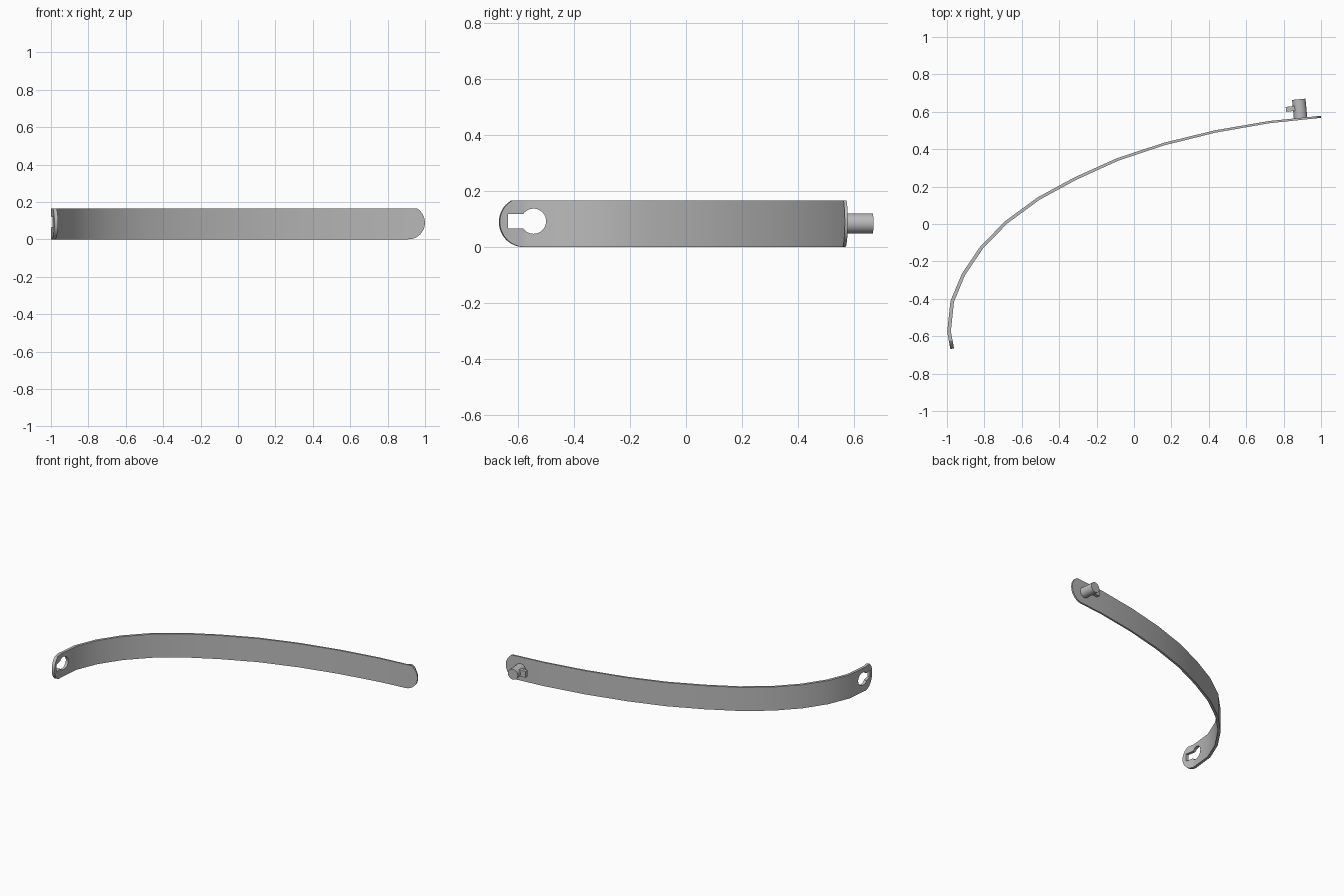
import bpy, bmesh, math
from mathutils import Vector, Matrix

cube = bpy.data.objects.get("Cube")
if cube:
    bpy.data.objects.remove(cube, do_unlink=True)

steel = bpy.data.materials.new("grey steel")
steel.use_nodes = True
GREY = (0.5, 0.5, 0.5, 1)
steel.diffuse_color = GREY
steel.node_tree.nodes["Principled BSDF"].inputs["Base Color"].default_value = GREY

HEIGHT, RADIUS = 0.166, 0.089     # strap height, radius of its round ends


def make_object(name, bm):
    bmesh.ops.recalc_face_normals(bm, faces=bm.faces[:])
    mesh = bpy.data.meshes.new(name)
    bm.to_mesh(mesh)
    bm.free()
    mesh.materials.append(steel)
    obj = bpy.data.objects.new(name, mesh)
    bpy.context.collection.objects.link(obj)
    return obj


def activate(obj):
    bpy.ops.object.select_all(action='DESELECT')
    obj.select_set(True)
    bpy.context.view_layer.objects.active = obj


def smooth(obj, degrees):
    activate(obj)
    bpy.ops.object.shade_smooth_by_angle(angle=math.radians(degrees))


# Strap centre line, seen from above
path = [Vector(p) for p in [
    (-0.972, -0.667), (-0.989, -0.575), (-0.972, -0.414), (-0.912, -0.27),
    (-0.815, -0.126), (-0.682, 0.01), (-0.51, 0.136), (-0.313, 0.243),
    (-0.088, 0.345), (0.163, 0.428), (0.436, 0.495), (0.725, 0.545), (0.999, 0.573)]]
lengths = [0.0]
for a, b in zip(path, path[1:]):
    lengths.append(lengths[-1] + (b - a).length)
total = lengths[-1]


def locate(s):
    """Point and normal on the centre line at arc length s."""
    i = max(k for k in range(len(path) - 1) if lengths[k] <= s + 1e-6)
    d = (path[i + 1] - path[i]).normalized()
    point = path[i] + d * (s - lengths[i])
    if i and abs(s - lengths[i]) < 1e-5:
        d = (d + (path[i] - path[i - 1]).normalized()).normalized()
    return point, Vector((-d.y, d.x))


# Stations: the bends plus closely spaced steps around both round ends
arc = [RADIUS * (1 - math.cos(math.radians(a))) for a in range(4, 91, 8)]
stations = sorted(set(lengths[1:-1] + arc + [total - s for s in arc]))

strap_bm = bmesh.new()
rings = []
for s in stations:
    point, normal = locate(s)
    end = min(s, total - s)
    half = math.sqrt(max(0, RADIUS**2 - max(0, RADIUS - end)**2))
    low, high = max(0, RADIUS - half), min(HEIGHT, RADIUS + half)
    thick = 0.02 + (0.011 - 0.02) * s / total
    ring = []
    for side, z in ((-1, low), (1, low), (1, high), (-1, high)):
        p = point + normal * side * thick / 2
        ring.append(strap_bm.verts.new((p.x, p.y, z)))
    rings.append(ring)
for a, b in zip(rings, rings[1:]):
    for k in range(4):
        strap_bm.faces.new((a[k], a[(k + 1) % 4], b[(k + 1) % 4], b[k]))
strap_bm.faces.new(rings[0])
strap_bm.faces.new(rings[-1])
strap = make_object("strap", strap_bm)

# Keyhole cut through the front tab: a round hole with a square slot
hole_y, hole_z, hole_r, slot_h = -0.545, 0.092, 0.045, 0.0265
start = math.asin(slot_h / hole_r)
outline = [(-0.637, hole_z + slot_h), (-0.637, hole_z - slot_h)]
steps = 32
for i in range(steps + 1):
    a = -math.pi + start + (2 * math.pi - 2 * start) * i / steps
    outline.append((hole_y + hole_r * math.cos(a), hole_z + hole_r * math.sin(a)))
cut_bm = bmesh.new()
face = cut_bm.faces.new([cut_bm.verts.new((-1.1, y, z)) for y, z in outline])
extruded = bmesh.ops.extrude_face_region(cut_bm, geom=[face])
bmesh.ops.translate(cut_bm, vec=(0.25, 0, 0),
                    verts=[v for v in extruded["geom"] if isinstance(v, bmesh.types.BMVert)])
cutter = make_object("keyhole_cutter", cut_bm)
cutter.hide_render = True
mod = strap.modifiers.new("keyhole", 'BOOLEAN')
mod.operation = 'DIFFERENCE'
mod.solver = 'EXACT'
mod.object = cutter
activate(strap)
bpy.ops.object.modifier_apply(modifier=mod.name)
bpy.data.objects.remove(cutter, do_unlink=True)
smooth(strap, 18)

# Locking peg, square to the back end of the strap
tilt = Matrix.Rotation(math.radians(5.5), 4, 'Z')
peg_bm = bmesh.new()
bmesh.ops.create_cone(peg_bm, cap_ends=True, segments=32, radius1=0.036,
                      radius2=0.036, depth=0.104,
                      matrix=Matrix.Translation((0.886, 0.615, 0.084)) @ tilt
                      @ Matrix.Rotation(math.pi / 2, 4, 'X'))
smooth(make_object("peg", peg_bm), 30)

# Small square key on the side of the peg
key_bm = bmesh.new()
bmesh.ops.create_cube(key_bm, size=1, matrix=Matrix.Translation((0.844, 0.616, 0.086))
                      @ tilt @ Matrix.Diagonal((0.064, 0.026, 0.045, 1)))
make_object("peg_key", key_bm)
